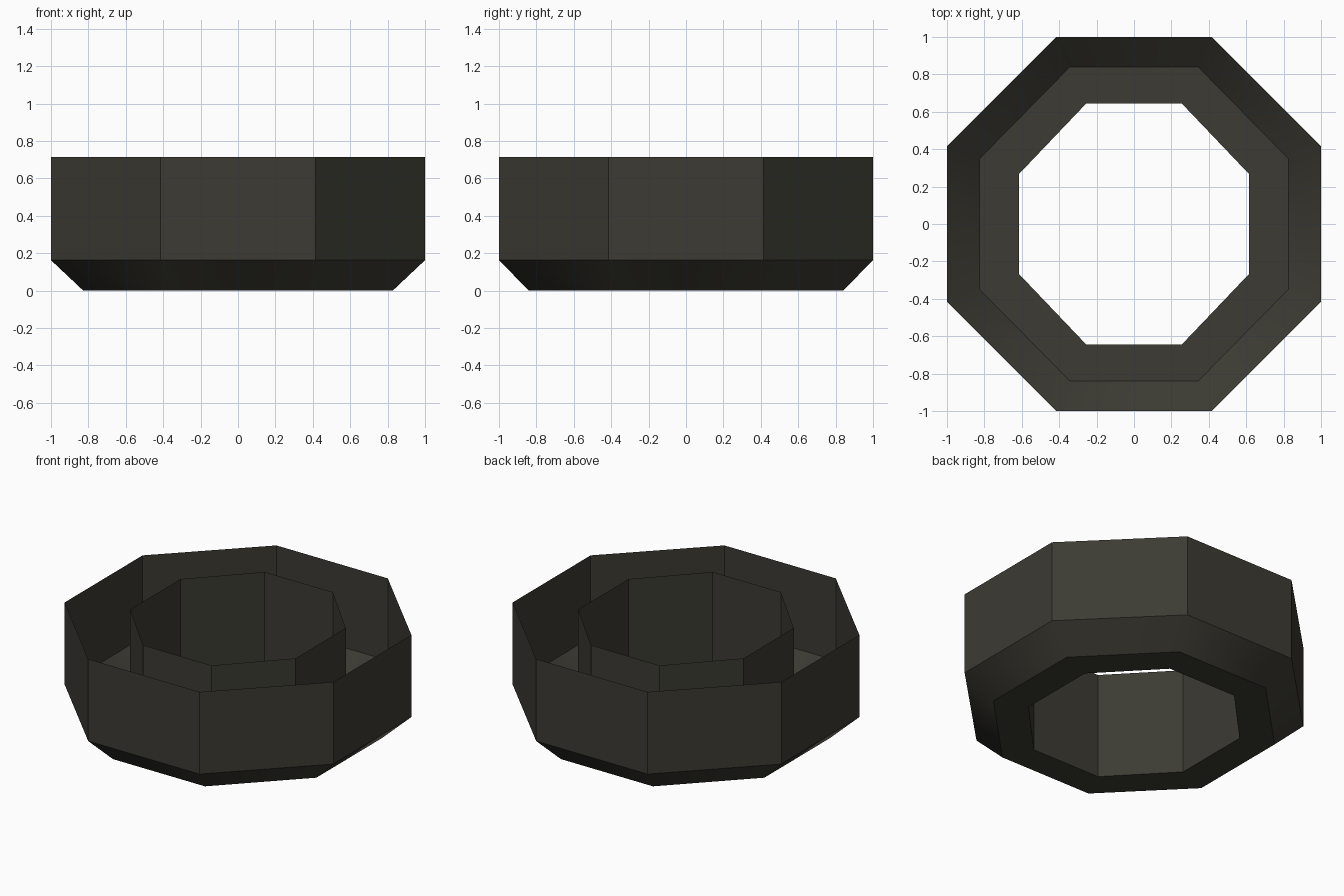
import bpy, math

if "Cube" in bpy.data.objects:
    bpy.data.objects.remove(bpy.data.objects["Cube"])

T = math.tan(math.pi / 8)


def octagon(hx, hy, z):
    # flat-sided octagon with separate half widths in x and y
    base = [(1, -T), (1, T), (T, 1), (-T, 1), (-1, T), (-1, -T), (-T, -1), (T, -1)]
    return [(x * hx, y * hy, z) for x, y in base]


# open channel profile: outer rim, bevel, floor, inner rim
rings = [(1.0, 1.0, 0.715), (1.0, 1.0, 0.163), (0.827, 0.84, 0.0),
         (0.615, 0.645, 0.0), (0.615, 0.645, 0.715)]
verts = [v for r in rings for v in octagon(*r)]
faces = []
for r in range(len(rings) - 1):
    for i in range(8):
        j = (i + 1) % 8
        a, b = r * 8, (r + 1) * 8
        faces.append((a + i, b + i, b + j, a + j))

mesh = bpy.data.meshes.new("octagonal_trough")
mesh.from_pydata(verts, [], faces)
mesh.update()
obj = bpy.data.objects.new("octagonal_trough", mesh)
bpy.context.collection.objects.link(obj)

# dark olive metal
mat = bpy.data.materials.new("dark olive grey")
mat.diffuse_color = (0.045, 0.043, 0.033, 1)
mat.use_nodes = True
mat.node_tree.nodes["Principled BSDF"].inputs["Base Color"].default_value = mat.diffuse_color
mesh.materials.append(mat)

# only the bevel band is soft, walls keep their edges
bpy.context.view_layer.objects.active = obj
obj.select_set(True)
bpy.ops.object.shade_smooth_by_angle(angle=math.radians(36))
